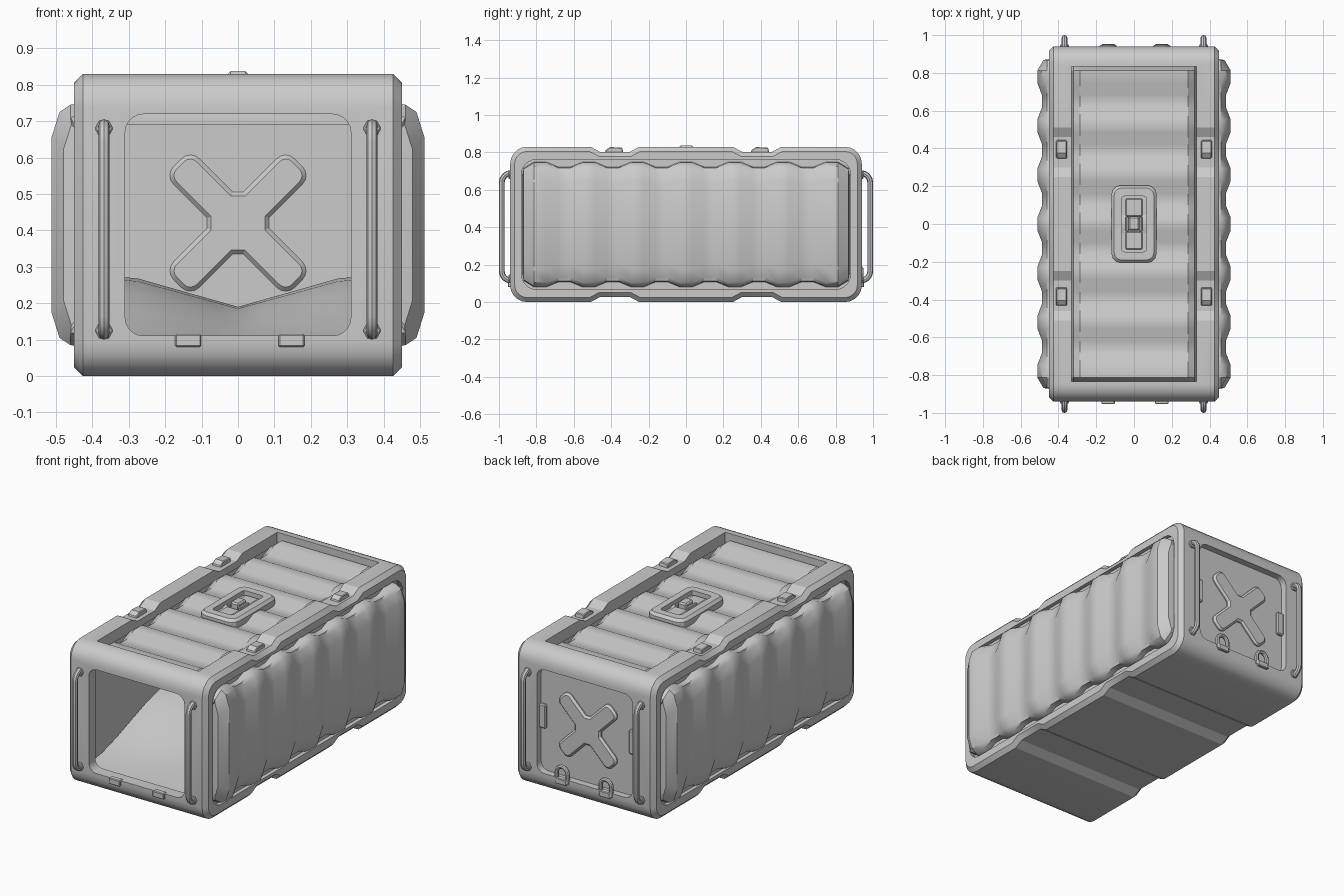
import bpy, bmesh, math
from mathutils import Vector

cube = bpy.data.objects.get("Cube")
if cube:
    bpy.data.objects.remove(cube, do_unlink=True)

grey = bpy.data.materials.new("plain_grey")
grey.use_nodes = True
grey.diffuse_color = (0.6, 0.6, 0.6, 1)
grey.node_tree.nodes["Principled BSDF"].inputs["Base Color"].default_value = (0.6, 0.6, 0.6, 1)
parts = []


def activate(ob):
    bpy.ops.object.select_all(action='DESELECT')
    ob.select_set(True)
    bpy.context.view_layer.objects.active = ob


def skin(name, rings, closed=True, bevel=0):
    """Join matching rings of points with quads; cap the ends when closed."""
    bm = bmesh.new()
    rows = [[bm.verts.new(p) for p in ring] for ring in rings]
    n = len(rows[0])
    for a, b in zip(rows, rows[1:]):
        for i in range(n if closed else n - 1):
            j = (i + 1) % n
            bm.faces.new((a[i], a[j], b[j], b[i]))
    if closed:
        bm.faces.new(rows[0])
        bm.faces.new(rows[-1])
    bmesh.ops.recalc_face_normals(bm, faces=bm.faces)
    me = bpy.data.meshes.new(name)
    bm.to_mesh(me)
    bm.free()
    me.materials.append(grey)
    ob = bpy.data.objects.new(name, me)
    bpy.context.collection.objects.link(ob)
    parts.append(ob)
    if bevel:
        mod = ob.modifiers.new("chamfer", 'BEVEL')
        mod.width = bevel
        mod.segments = 1
        mod.limit_method = 'ANGLE'
        mod.angle_limit = math.radians(60)
        activate(ob)
        bpy.ops.object.modifier_apply(modifier=mod.name)
    return ob


def prism(name, outline, lo, hi, axis, bevel=0):
    place = {'x': lambda a, b, h: (h, a, b),
             'y': lambda a, b, h: (a, h, b),
             'z': lambda a, b, h: (a, b, h)}[axis]
    return skin(name, [[place(a, b, h) for a, b in outline] for h in (lo, hi)], True, bevel)


def arc(cx, cy, r, start, seg=5):
    return [(cx + r * math.cos(math.radians(start + 90 * i / seg)),
             cy + r * math.sin(math.radians(start + 90 * i / seg))) for i in range(seg + 1)]


def rounded(cx, cy, w, h, r, seg=5):
    """Rounded rectangle outline from half sizes."""
    pts = []
    for k, (sx, sy) in enumerate(((1, 1), (-1, 1), (-1, -1), (1, -1))):
        pts += arc(cx + sx * (w - r), cy + sy * (h - r), r, 90 * k, seg)
    return pts


def box(name, x, y, z, bevel=0):
    return prism(name, [(x[0], y[0]), (x[1], y[0]), (x[1], y[1]), (x[0], y[1])], z[0], z[1], 'z', bevel)


def cut(ob, cutter):
    mod = ob.modifiers.new("cut", 'BOOLEAN')
    mod.operation = 'DIFFERENCE'
    mod.solver = 'EXACT'
    mod.object = cutter
    activate(ob)
    bpy.ops.object.modifier_apply(modifier=mod.name)
    parts.remove(cutter)
    bpy.data.objects.remove(cutter, do_unlink=True)


def tube(name, pts, radius):
    cu = bpy.data.curves.new(name, 'CURVE')
    cu.dimensions = '3D'
    cu.bevel_depth = radius
    cu.bevel_resolution = 2
    cu.use_fill_caps = True
    sp = cu.splines.new('POLY')
    sp.points.add(len(pts) - 1)
    for p, co in zip(sp.points, pts):
        p.co = (*co, 1)
    cu.materials.append(grey)
    ob = bpy.data.objects.new(name, cu)
    bpy.context.collection.objects.link(ob)
    activate(ob)
    bpy.ops.object.convert(target='MESH')
    parts.append(bpy.context.view_layer.objects.active)


# Outer frame: rounded profile with shallow dips along top and bottom
H, R, MID = 0.83, 0.09, 0.415
dip = [(0.51, 0), (0.46, 0.027), (0.30, 0.027), (0.25, 0)]
top = dip + [(-y, d) for y, d in reversed(dip)]
profile = arc(0.94 - R, H - R, R, 0) and (
    arc(0.94 - R, H - R, R, 0) + [(y, H - d) for y, d in top]
    + arc(R - 0.94, H - R, R, 90) + arc(R - 0.94, R, R, 180)
    + [(y, d) for y, d in reversed(top)] + arc(0.94 - R, R, R, 270))
frame = prism("outer_frame", profile, -0.45, 0.45, 'x', 0.024)
cut(frame, prism("side_cutter", rounded(0, MID, 0.88, 0.347, 0.08), -1, 1, 'x'))
cut(frame, box("top_cutter", (-0.33, 0.33), (-0.835, 0.835), (0.6, 1)))
cut(frame, prism("end_cutter", rounded(0, MID, 0.31, 0.304, 0.05), -1.2, 1.2, 'y'))

# Corrugation steps along y: 1 on a ridge, 0 in a groove
PITCH = 0.26
steps = []
for k in range(-3, 4):
    c = k * PITCH
    steps += [(c - 0.0975, 0), (c - 0.0325, 1), (c + 0.0325, 1), (c + 0.0975, 0)]
steps = steps[1:-1]

# Bulging corrugated side panels with flat liners behind
for s, side in ((1, "left"), (-1, "right")):
    def side_ring(y, t, drop=0.0):
        h = 0.308 + 0.027 * t - drop
        d = 0.487 + 0.025 * t - drop
        half = [(0.425, h), (min(0.46, d), h - 0.005), (d - 0.022, h - 0.025), (d, h - 0.095)]
        return [(s * x, y, MID + z) for x, z in half] + [(s * x, y, MID - z) for x, z in reversed(half)]
    rings = [side_ring(-0.875, 0, 0.05), side_ring(-0.868, 0.1, 0.01)]
    rings += [side_ring(y, t) for y, t in steps]
    rings += [side_ring(0.868, 0.1, 0.01), side_ring(0.875, 0, 0.05)]
    skin(side + "_side_panel", rings)
    prism(side + "_side_liner", rounded(0, MID, 0.88, 0.347, 0.08), s * 0.415, s * 0.427, 'x')


# Corrugated lid panel
def lid_ring(y, t, drop=0.0):
    z = 0.772 + 0.03 * t - drop
    half = [(0.33, z - 0.06), (0.32, z - 0.025), (0.285, z)]
    return ([(x, y, z) for x, z in half] + [(-x, y, z) for x, z in reversed(half)]
            + [(-0.33, y, 0.69), (0.33, y, 0.69)])


skin("lid_panel", [lid_ring(-0.835, 0, 0.02)] + [lid_ring(y, t) for y, t in steps]
     + [lid_ring(0.835, 0, 0.02)])

# Lid latch: raised surround, sunken well, paddle and catch
surround = prism("latch_surround", rounded(0, 0, 0.12, 0.205, 0.05, 3), 0.76, 0.824, 'z', 0.015)
cut(surround, prism("well_cutter", rounded(0, 0, 0.066, 0.147, 0.015, 2), 0.795, 1, 'z'))
for s in (1, -1):
    box("latch_paddle", (-0.045, 0.045), sorted((s * 0.04, s * 0.135)), (0.79, 0.808), 0.006)
    box("latch_cheek", sorted((s * 0.028, s * 0.045)), (-0.04, 0.04), (0.79, 0.822), 0.004)
box("latch_catch", (-0.028, 0.028), (-0.035, 0.04), (0.79, 0.837), 0.008)

# Rail clips sitting in the dips
for sx in (1, -1):
    for y in (-0.385, 0.395):
        clip = [(y - 0.05, 0.795), (y + 0.05, 0.795), (y + 0.045, 0.825), (y - 0.02, 0.829), (y - 0.045, 0.812)]
        prism("rail_clip", clip, sx * 0.355, sx * 0.412, 'x', 0.004)

# Grab handles, mounts and latch plates at both ends
for sy in (1, -1):
    for sx in (1, -1):
        x = sx * 0.368
        path = [(0.93, 0.115)] + [(a, b) for a, b in arc(0.935, 0.165, 0.05, 270, 4)]
        path += arc(0.935, 0.64, 0.05, 0, 4) + [(0.93, 0.69)]
        tube("grab_handle", [(x, sy * a, b) for a, b in path], 0.0155)
        for z in (0.125, 0.68):
            nut = [(x + 0.025 * math.cos(i * math.pi / 3), z + 0.025 * math.sin(i * math.pi / 3)) for i in range(6)]
            prism("handle_mount", nut, sy * 0.93, sy * 0.949, 'y', 0.004)
    for x in (-0.137, 0.147):
        box("latch_plate", (x - 0.036, x + 0.036), sorted((sy * 0.92, sy * 0.953)), (0.08, 0.115), 0.004)

# Rear door set back in its opening, with an embossed cross
prism("rear_door", rounded(0, MID, 0.325, 0.32, 0.05), 0.882, 0.9, 'y')
W, FIL, LEN, RAD = 0.05, 0.02, 0.235, 0.035
arm = ([(W + FIL, -W)] + arc(LEN - RAD, RAD - W, RAD, 270, 4)
       + arc(LEN - RAD, W - RAD, RAD, 0, 4) + [(W + FIL, W)])
cross = []
for k in range(4):
    a = math.radians(45 + 90 * k)
    cross += [(u * math.cos(a) - v * math.sin(a), 0.42 + u * math.sin(a) + v * math.cos(a)) for u, v in arm]
prism("door_cross", cross, 0.868, 0.918, 'y', 0.011)
for s in (1, -1):
    box("door_side_tab", sorted((s * 0.27, s * 0.315)), (0.895, 0.918), (0.36, 0.5), 0.006)
for x in (-0.137, 0.147):
    hoop = [(x + 0.035, 0.09)] + [(x + a, b) for a, b in arc(0, 0.145, 0.035, 0) + arc(0, 0.145, 0.035, 90)]
    hoop += [(x - 0.035, 0.09)]
    tube("door_hook", [(a, 0.937, b) for a, b in hoop], 0.012)

# Loose fill inside, low at the mouth and banked up against the walls
fill = []
for i in range(13):
    y = -0.82 + 1.69 * i / 12
    ramp = min(1, max(0, (y + 0.82) / 0.8))
    ramp = ramp * ramp * (3 - 2 * ramp)
    xs = [-0.41 + 0.82 * j / 12 for j in range(13)]
    fill.append([(x, y, 0.075 + ramp * (0.115 + 0.085 * min(1, abs(x) / 0.3))) for x in xs])
skin("loose_fill", fill, False)

# Smooth shading with crisp edges
for ob in parts:
    activate(ob)
    bpy.ops.object.shade_smooth_by_angle(angle=math.radians(28))
